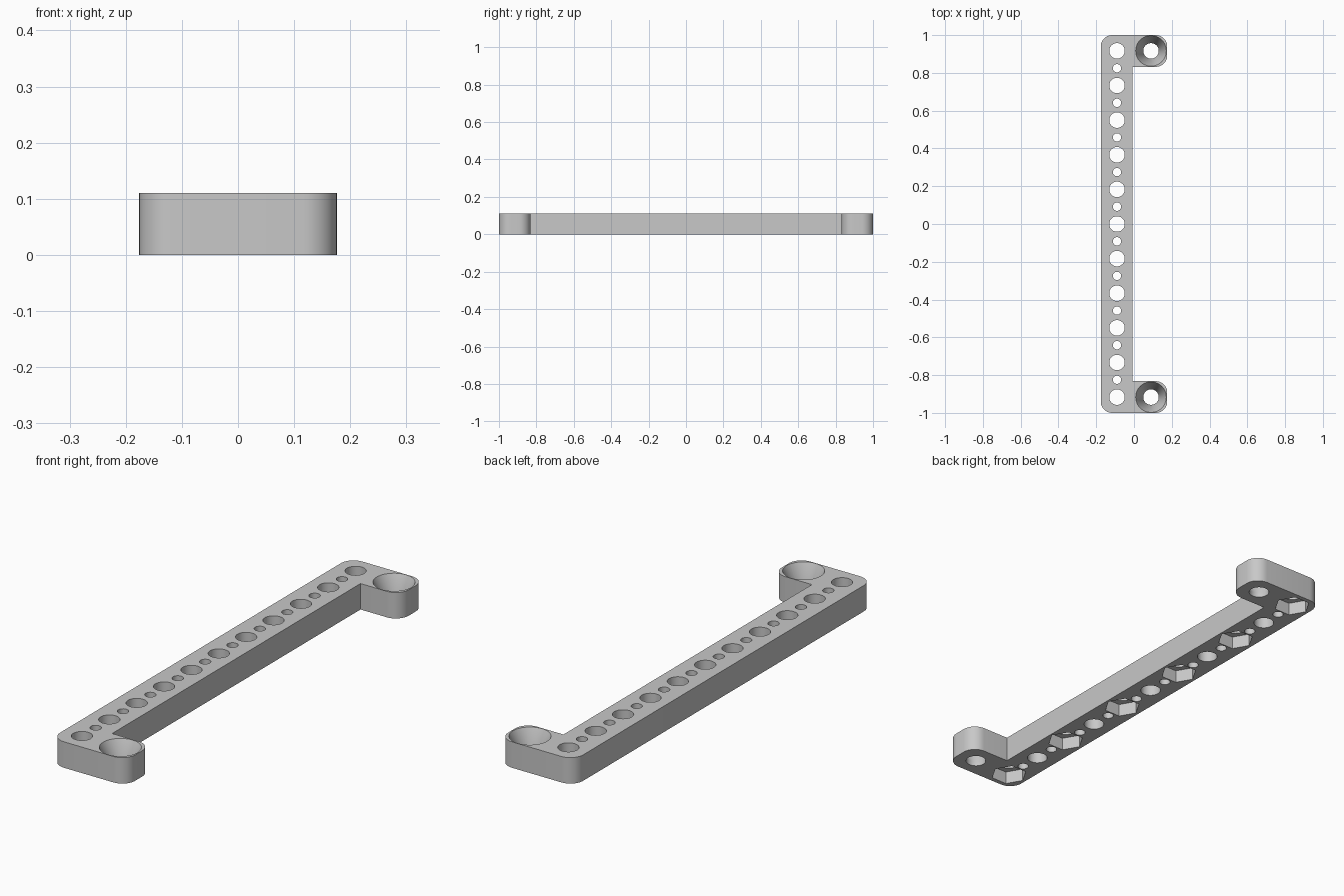
import bpy, bmesh, math
from mathutils import Matrix, Vector

cube = bpy.data.objects.get("Cube")
if cube:
    bpy.data.objects.remove(cube)

H = 0.11              # plate thickness
X, BAR = 0.176, -0.008  # half width, inner edge of the bar
TAB = 0.832           # inner edge of the end tabs
HOLE_X = 0.09         # hole line, mirrored for the tab screws
PITCH = 0.1833        # spacing of the large holes

grey = bpy.data.materials.new("light_grey")
grey.use_nodes = True
grey.diffuse_color = (0.58, 0.58, 0.58, 1)
grey.node_tree.nodes["Principled BSDF"].inputs["Base Color"].default_value = (0.58, 0.58, 0.58, 1)


def make_object(name, bm):
    bmesh.ops.recalc_face_normals(bm, faces=bm.faces)
    mesh = bpy.data.meshes.new(name)
    bm.to_mesh(mesh)
    bm.free()
    mesh.materials.append(grey)
    obj = bpy.data.objects.new(name, mesh)
    bpy.context.collection.objects.link(obj)
    return obj


def add_cone(bm, x, y, z0, z1, r0, r1, sides):
    place = Matrix.Translation((x, y, (z0 + z1) / 2))
    bmesh.ops.create_cone(bm, cap_ends=True, segments=sides, radius1=r0,
                          radius2=r1, depth=z1 - z0, matrix=place)


def rounded(corners, steps=10):
    """Round each (x, y, radius) corner with a right angle."""
    points = []
    for i, (x, y, r) in enumerate(corners):
        p = Vector((x, y))
        if r == 0:
            points.append(p)
            continue
        a = (Vector(corners[i - 1][:2]) - p).normalized()
        b = (Vector(corners[(i + 1) % len(corners)][:2]) - p).normalized()
        for k in range(steps + 1):
            t = k / steps * math.pi / 2
            points.append(p + r * (a * (1 - math.sin(t)) + b * (1 - math.cos(t))))
    return points


# Bracket body: long bar with a tab at each end
outline = rounded([(-X, -1, 0.06), (X, -1, 0.06), (X, -TAB, 0.06), (BAR, -TAB, 0),
                   (BAR, TAB, 0), (X, TAB, 0.06), (X, 1, 0.06), (-X, 1, 0.06)])
bm = bmesh.new()
base = bm.faces.new([bm.verts.new((p.x, p.y, 0)) for p in outline])
top = bmesh.ops.extrude_face_region(bm, geom=[base])["geom"]
bmesh.ops.translate(bm, vec=(0, 0, H), verts=[v for v in top if isinstance(v, bmesh.types.BMVert)])
bracket = make_object("bracket", bm)

# Through holes: large and small alternating, plus the tab screws
holes = bmesh.new()
for i in range(-5, 6):
    add_cone(holes, -HOLE_X, i * PITCH, -0.05, H + 0.05, 0.041, 0.041, 40)
    if i < 5:
        add_cone(holes, -HOLE_X, (i + 0.5) * PITCH, -0.05, H + 0.05, 0.022, 0.022, 32)

# Hexagonal nut pockets under every other large hole
pockets = bmesh.new()
for i in range(-5, 6, 2):
    n = len(pockets.verts)
    add_cone(pockets, 0, 0, -0.05, 0.055, 0.074, 0.074, 6)
    pockets.verts.ensure_lookup_table()
    hexagon = pockets.verts[n:]
    # Point a corner across the bar
    turn = -math.atan2(hexagon[0].co.y, hexagon[0].co.x)
    bmesh.ops.rotate(pockets, verts=hexagon, cent=(0, 0, 0), matrix=Matrix.Rotation(turn, 3, 'Z'))
    bmesh.ops.translate(pockets, verts=hexagon, vec=(-HOLE_X, i * PITCH, 0))

# Deep countersinks and screw holes in the tabs
sinks = bmesh.new()
for side in (-1, 1):
    y = side * 5 * PITCH
    add_cone(holes, HOLE_X, y, -0.05, H + 0.05, 0.041, 0.041, 48)
    slope = (0.081 - 0.041) / (H - 0.02)
    add_cone(sinks, HOLE_X, y, 0.02, H + 0.02, 0.041, 0.081 + slope * 0.02, 48)

# Cut everything out of the body
cutters = [make_object(name, b) for name, b in
           (("hole_cutter", holes), ("pocket_cutter", pockets), ("sink_cutter", sinks))]
bpy.ops.object.select_all(action='DESELECT')
bracket.select_set(True)
bpy.context.view_layer.objects.active = bracket
for cutter in cutters:
    cutter.hide_render = True
    mod = bracket.modifiers.new(cutter.name, 'BOOLEAN')
    mod.operation = 'DIFFERENCE'
    mod.solver = 'EXACT'
    mod.object = cutter
    bpy.ops.object.modifier_apply(modifier=mod.name)
for cutter in cutters:
    bpy.data.objects.remove(cutter)

bpy.ops.object.shade_smooth_by_angle(angle=math.radians(25))
